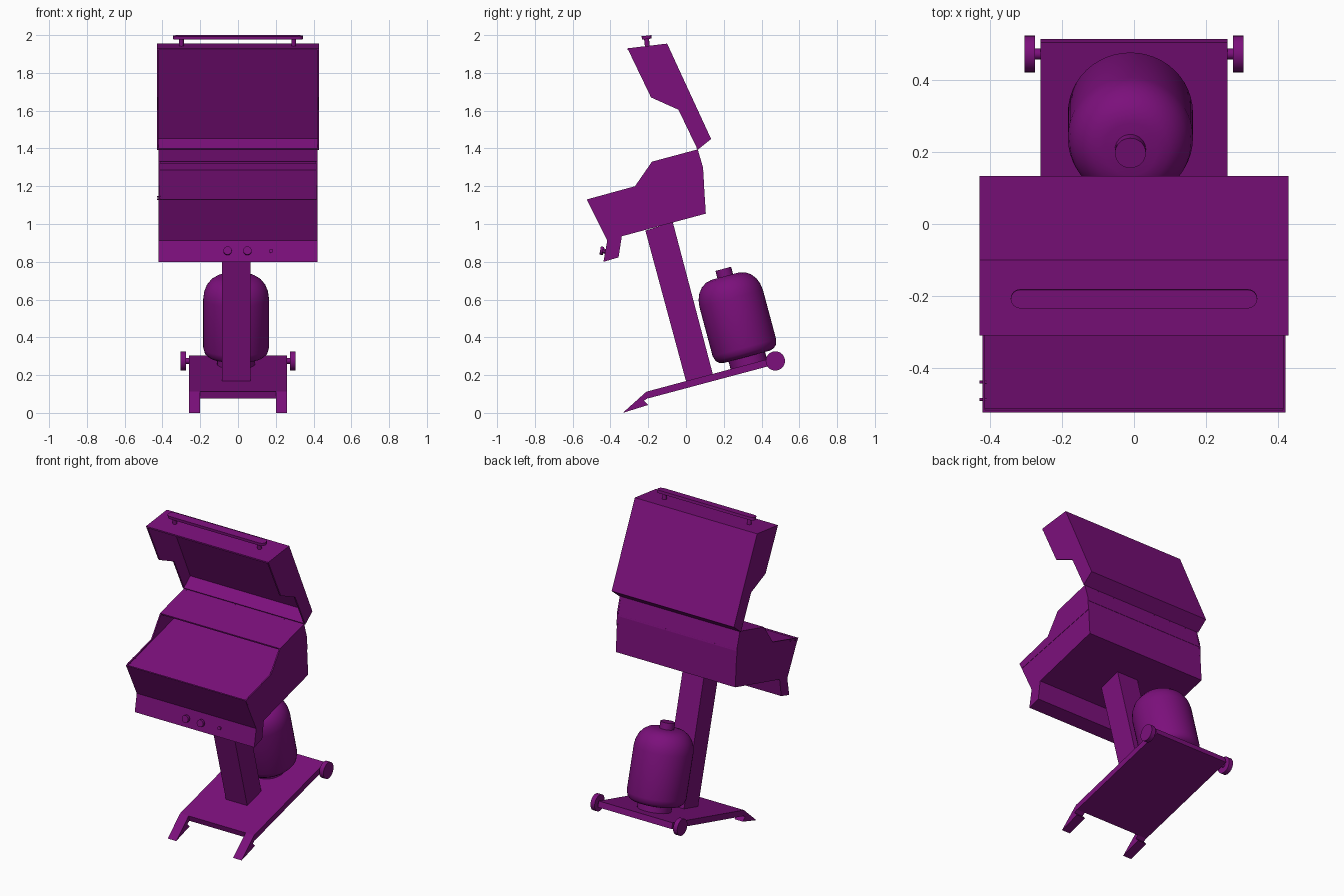
import bpy, bmesh, math
from mathutils import Vector, Matrix

cube = bpy.data.objects.get("Cube")
if cube:
    bpy.data.objects.remove(cube, do_unlink=True)

PURPLE = (0.2, 0.005, 0.2, 1.0)
mat = bpy.data.materials.new("purple")
mat.use_nodes = True
mat.diffuse_color = PURPLE
mat.node_tree.nodes["Principled BSDF"].inputs["Base Color"].default_value = PURPLE

TILT = math.radians(15)
UP = Vector((0, -math.sin(TILT), math.cos(TILT)))   # tilted upright direction


def finish(bm, name, smooth=False):
    bmesh.ops.recalc_face_normals(bm, faces=bm.faces[:])
    me = bpy.data.meshes.new(name)
    bm.to_mesh(me)
    bm.free()
    me.materials.append(mat)
    ob = bpy.data.objects.new(name, me)
    bpy.context.collection.objects.link(ob)
    if smooth:
        bpy.ops.object.select_all(action='DESELECT')
        ob.select_set(True)
        bpy.context.view_layer.objects.active = ob
        bpy.ops.object.shade_smooth_by_angle(angle=math.radians(35))
    return ob


def prism(name, profile, x0, x1):
    """Side (y, z) profile extruded from x0 to x1."""
    bm = bmesh.new()
    face = bm.faces.new([bm.verts.new((x0, y, z)) for y, z in profile])
    ext = bmesh.ops.extrude_face_region(bm, geom=[face])
    verts = [g for g in ext["geom"] if isinstance(g, bmesh.types.BMVert)]
    bmesh.ops.translate(bm, verts=verts, vec=(x1 - x0, 0, 0))
    return finish(bm, name)


def panel(name, p, q, t, half):
    """Flat sheet between two (y, z) points, thickened to the left of p to q."""
    d = (Vector(q) - Vector(p)).normalized()
    n = Vector((-d.y, d.x)) * t
    return prism(name, [p, q, Vector(q) + n, Vector(p) + n], -half, half)


def rod(name, a, b, r, seg=32):
    """Cylinder from a to b."""
    a, b = Vector(a), Vector(b)
    bm = bmesh.new()
    rot = (b - a).to_track_quat('Z', 'Y').to_matrix().to_4x4()
    bmesh.ops.create_cone(bm, cap_ends=True, segments=seg, radius1=r, radius2=r,
                          depth=(b - a).length,
                          matrix=Matrix.Translation((a + b) / 2) @ rot)
    return finish(bm, name, True)


def lathe(name, profile, origin, axis, seg=48):
    """(radius, height) profile spun around an axis through origin."""
    bm = bmesh.new()
    vs = [bm.verts.new((r, 0, h)) for r, h in profile]
    es = [bm.edges.new(e) for e in zip(vs, vs[1:])]
    bmesh.ops.spin(bm, geom=vs + es, cent=(0, 0, 0), axis=(0, 0, 1),
                   angle=math.tau, steps=seg, use_duplicate=False)
    bmesh.ops.remove_doubles(bm, verts=bm.verts[:], dist=1e-5)
    m = Matrix.Translation(origin) @ axis.to_track_quat('Z', 'Y').to_matrix().to_4x4()
    bmesh.ops.transform(bm, matrix=m, verts=bm.verts[:])
    return finish(bm, name, True)


# Base: sloping plate, two front feet, axle and wheels
prism("base_plate", [(-0.21, 0.112), (0.505, 0.304), (0.515, 0.268), (-0.20, 0.077)],
      -0.26, 0.26)
AXLE = (0.473, 0.275)
for s, side in ((-1, "right"), (1, "left")):
    prism(side + "_foot", [(-0.21, 0.112), (-0.335, 0.0), (-0.20, 0.042),
                           (-0.222, 0.065), (-0.20, 0.08)], s * 0.2, s * 0.26)
    rod(side + "_wheel", (s * 0.276, *AXLE), (s * 0.305, *AXLE), 0.051)
rod("axle", (-0.28, *AXLE), (0.28, *AXLE), 0.015)

# Leaning post
prism("post", [(-0.215, 0.965), (-0.07, 1.01), (0.142, 0.205), (0.0, 0.168)], -0.085, 0.065)

# Gas bottle with foot ring and valve
bottle_base = Vector((-0.01, 0.322, 0.297))
lathe("gas_bottle", [(0, 0), (0.125, 0), (0.148, 0.006), (0.166, 0.022), (0.174, 0.05),
                     (0.174, 0.32), (0.169, 0.356), (0.156, 0.389), (0.135, 0.416),
                     (0.108, 0.434), (0.075, 0.442), (0, 0.442)], bottle_base, UP)
rod("bottle_foot", bottle_base - UP * 0.05, bottle_base + UP * 0.01, 0.1)
rod("bottle_valve", bottle_base + UP * 0.43, bottle_base + UP * 0.482, 0.043)

# Firebox: solid lower body with recessed cooking surface and control panel
prism("firebox", [(-0.525, 1.13), (-0.517, 1.132), (-0.513, 1.127), (0.09, 1.288),
                  (0.105, 1.055), (-0.34, 0.935), (-0.357, 0.823), (-0.437, 0.80),
                  (-0.417, 0.912)], -0.42, 0.42)
for s, side in ((-1, "right"), (1, "left")):
    prism(side + "_firebox_wall", [(-0.525, 1.13), (-0.27, 1.20), (-0.18, 1.33), (0.062, 1.395),
                                   (0.09, 1.30), (0.095, 1.22), (-0.50, 1.09)],
          s * 0.414, s * 0.422)
panel("firebox_top", (0.062, 1.395), (-0.18, 1.33), 0.01, 0.42)
panel("firebox_back", (0.092, 1.28), (0.062, 1.395), 0.01, 0.42)
for y, z in ((-0.44, 1.145), (-0.488, 1.131)):
    rod("side_pin", (-0.43, y, z), (-0.41, y, z), 0.004, 12)

# Control knobs, square to the sloping panel
out = Vector((0, -0.984, 0.176))
for x, r in ((-0.055, 0.022), (0.05, 0.022), (0.175, 0.011)):
    c = Vector((x, -0.427, 0.855))
    rod("knob_shaft", c - out * 0.01, c + out * 0.014, r * 0.6, 16)
    rod("knob", c + out * 0.01, c + out * (0.028 if r > 0.02 else 0.016), r)

# Raised lid: open shell made of sheets and two cheeks
lid = [(-0.31, 1.93), (-0.10, 1.955), (0.133, 1.45), (0.062, 1.393), (-0.04, 1.605),
       (-0.185, 1.67)]
panel("lid_top", lid[1], lid[0], 0.01, 0.428)
panel("lid_back", lid[2], lid[1], 0.01, 0.428)
panel("lid_bottom", lid[3], lid[2], 0.01, 0.428)
for s, side in ((-1, "right"), (1, "left")):
    prism(side + "_lid_cheek", lid, s * 0.42, s * 0.43)

# Lid handle: round-ended flat bar on two posts
lift = Vector((0, -0.11, 0.994))
bm = bmesh.new()
ends = [(s * 0.317, a0) for s, a0 in ((1, -90), (-1, 90))]
rim = [(x + 0.026 * math.cos(math.radians(a0 + 22.5 * i)),
        0.026 * math.sin(math.radians(a0 + 22.5 * i))) for x, a0 in ends for i in range(9)]
face = bm.faces.new([bm.verts.new((x, y, 0)) for x, y in rim])
ext = bmesh.ops.extrude_face_region(bm, geom=[face])
bmesh.ops.translate(bm, vec=(0, 0, 0.018),
                    verts=[g for g in ext["geom"] if isinstance(g, bmesh.types.BMVert)])
bmesh.ops.transform(bm, verts=bm.verts[:], matrix=Matrix.Translation((0, -0.207, 1.979))
                    @ Matrix.Rotation(math.radians(6.5), 4, 'X'))
finish(bm, "lid_handle", True)
for x in (-0.3, 0.295):
    foot = Vector((x, -0.204, 1.935))
    rod("handle_post", foot, foot + lift * 0.05, 0.013, 20)
